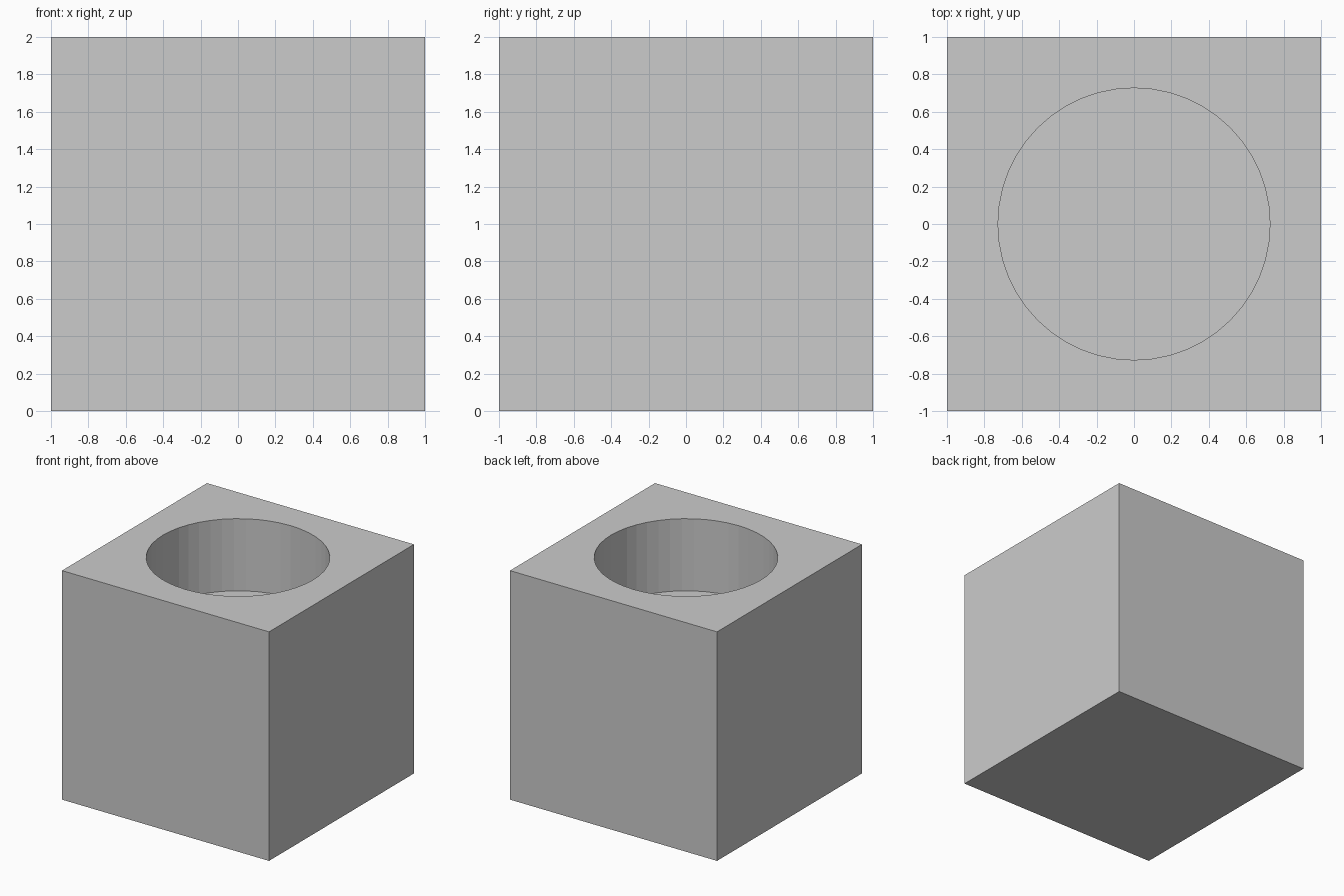
import bpy

if "Cube" in bpy.data.objects:
    bpy.data.objects.remove(bpy.data.objects["Cube"])

# Solid cube block standing on the ground
bpy.ops.mesh.primitive_cube_add(size=2, location=(0, 0, 1))
block = bpy.context.object
block.name = "block"

# Round cutter for the blind recess in the top (floor at z = 1.37)
floor_z, top_z = 1.37, 2.3
bpy.ops.mesh.primitive_cylinder_add(vertices=48, radius=0.727, depth=top_z - floor_z,
                                    location=(0, 0, (floor_z + top_z) / 2))
cutter = bpy.context.object
cutter.name = "recess_cutter"

# Cut the recess, then discard the cutter
cut = block.modifiers.new("recess", 'BOOLEAN')
cut.operation = 'DIFFERENCE'
cut.solver = 'EXACT'
cut.object = cutter
bpy.context.view_layer.objects.active = block
bpy.ops.object.modifier_apply(modifier=cut.name)
bpy.data.objects.remove(cutter)
